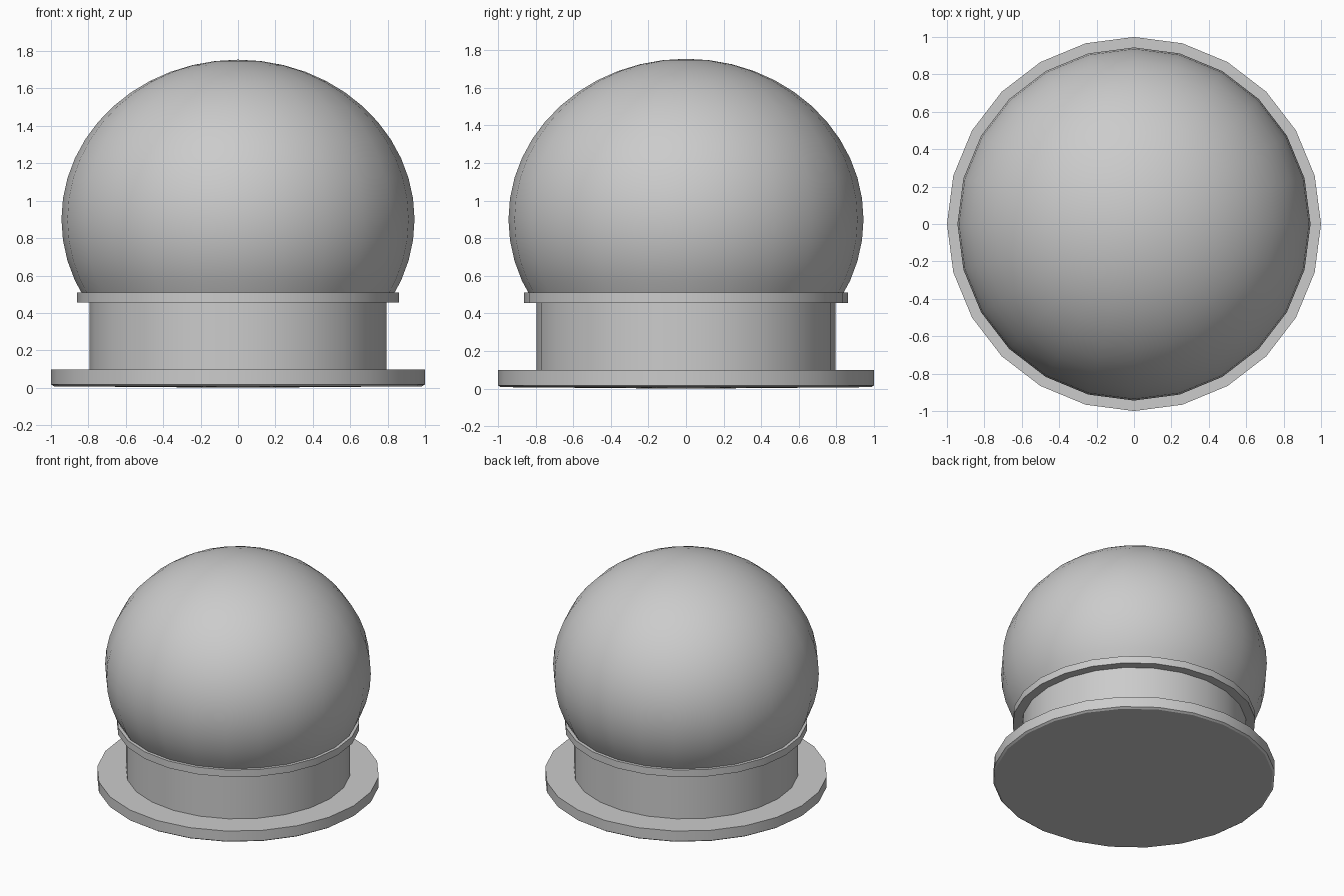
import bpy, bmesh, math
from math import sin, cos, pi

if "Cube" in bpy.data.objects:
    bpy.data.objects.remove(bpy.data.objects["Cube"])

SIDES = 24


def lathe(name, profile):
    """Turn a list of (radius, z) points around the z axis."""
    bm = bmesh.new()
    verts = [bm.verts.new((r, 0, z)) for r, z in profile]
    edges = [bm.edges.new(pair) for pair in zip(verts, verts[1:])]
    bmesh.ops.spin(bm, geom=verts + edges, cent=(0, 0, 0), axis=(0, 0, 1),
                   angle=2 * pi, steps=SIDES)
    bmesh.ops.remove_doubles(bm, verts=bm.verts, dist=0.0005)
    bmesh.ops.recalc_face_normals(bm, faces=bm.faces)
    mesh = bpy.data.meshes.new(name)
    bm.to_mesh(mesh)
    bm.free()
    obj = bpy.data.objects.new(name, mesh)
    bpy.context.collection.objects.link(obj)
    bpy.ops.object.select_all(action='DESELECT')
    obj.select_set(True)
    bpy.context.view_layer.objects.active = obj
    bpy.ops.object.shade_smooth_by_angle(angle=math.radians(30))
    return obj


# Round foot with a very slightly domed underside
lathe("base", [(0, 0), (0.985, 0.008), (1, 0.018), (1, 0.098), (0, 0.098)])

# Short column
lathe("neck", [(0, 0.09), (0.795, 0.09), (0.795, 0.46), (0, 0.46)])

# Thin rim under the globe
lathe("collar", [(0, 0.455), (0.861, 0.455), (0.861, 0.51), (0, 0.51)])

# Slightly squashed globe, cut off inside the collar
globe = [(0.944 * sin(a), 0.9 + 0.854 * cos(a))
         for a in (pi * i / 24 for i in range(17))]
lathe("globe", globe + [(0, globe[-1][1])])
